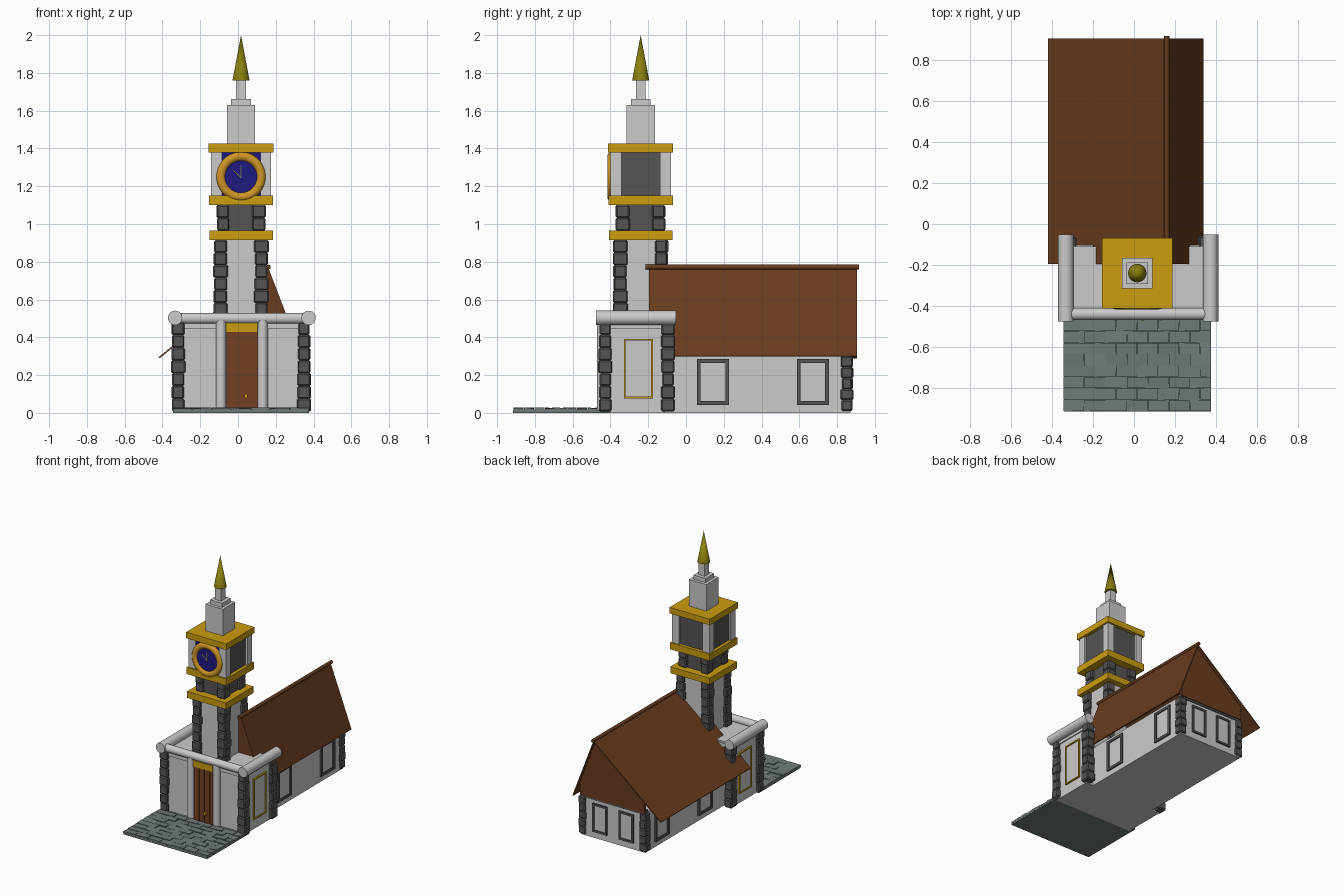
import bpy, bmesh, math, random
from mathutils import Matrix, Vector

if "Cube" in bpy.data.objects:
    bpy.data.objects.remove(bpy.data.objects["Cube"])

random.seed(4)
CX, CY = 0.016, -0.24   # tower axis


def material(name, rgb):
    m = bpy.data.materials.new(name)
    m.diffuse_color = (*rgb, 1)
    m.use_nodes = True
    m.node_tree.nodes["Principled BSDF"].inputs["Base Color"].default_value = m.diffuse_color
    return m


GOLD = material("gold", (0.60, 0.34, 0.005))
RING = material("ring_gold", (0.62, 0.30, 0.02))
SPIRE = material("spire_gold", (0.25, 0.21, 0.005))
ROOF = material("roof_brown", (0.14, 0.045, 0.013))
DOOR = material("door_brown", (0.17, 0.05, 0.015))
BLUE = material("clock_blue", (0.015, 0.01, 0.22))
STONE = material("dark_stone", (0.09, 0.09, 0.09))
GLASS = material("pane", (0.65, 0.65, 0.65))
PAVE = material("paving", (0.16, 0.19, 0.19))
HAND = material("clock_hand", (0.7, 0.65, 0.35))


def finish(bm, name, mat=None):
    bmesh.ops.recalc_face_normals(bm, faces=bm.faces)
    me = bpy.data.meshes.new(name)
    bm.to_mesh(me)
    bm.free()
    ob = bpy.data.objects.new(name, me)
    bpy.context.collection.objects.link(ob)
    if mat:
        me.materials.append(mat)
    return ob


def add_box(bm, x0, x1, y0, y1, z0, z1):
    m = Matrix.Translation(((x0 + x1) / 2, (y0 + y1) / 2, (z0 + z1) / 2))
    m = m @ Matrix.Diagonal((abs(x1 - x0), abs(y1 - y0), abs(z1 - z0), 1))
    return bmesh.ops.create_cube(bm, size=1, matrix=m)["verts"]


def boxes(name, dims, mat=None):
    bm = bmesh.new()
    for d in dims:
        add_box(bm, *d)
    return finish(bm, name, mat)


def square(name, half, z0, z1, mat=None):
    return boxes(name, [(CX - half, CX + half, CY - half, CY + half, z0, z1)], mat)


def rod(name, a, b, r1, r2=None, sides=24, mat=None):
    a, b = Vector(a), Vector(b)
    rot = (b - a).to_track_quat('Z', 'Y').to_matrix().to_4x4()
    bm = bmesh.new()
    bmesh.ops.create_cone(bm, cap_ends=True, segments=sides, radius1=r1,
                          radius2=r1 if r2 is None else r2, depth=(b - a).length,
                          matrix=Matrix.Translation((a + b) / 2) @ rot)
    ob = finish(bm, name, mat)
    ob.data.shade_smooth()
    ob.data.set_sharp_from_angle(angle=math.radians(35))
    return ob


def quoins(name, corners, half, z0, z1, n):
    """Stacks of slightly uneven bevelled corner stones."""
    bm = bmesh.new()
    h = (z1 - z0) / n
    for x, y in corners:
        for i in range(n):
            a, b = (half + random.uniform(-0.005, 0.004) for _ in "xy")
            v = add_box(bm, x - a, x + a, y - b, y + b, z0 + i * h, z0 + (i + 1) * h)
            edges = list({e for q in v for e in q.link_edges})
            bmesh.ops.bevel(bm, geom=edges, offset=0.007, segments=1, affect='EDGES')
    return finish(bm, name, STONE)


def tower_corners(d):
    return [(CX + sx * d, CY + sy * d) for sx in (-1, 1) for sy in (-1, 1)]


def window(name, axis, wall, out, u, z0, z1, w, border, mat):
    """Frame bars and pane on a wall at axis 'x' or 'y' facing direction out."""
    def bar(u0, u1, a, b, depth):
        p = (wall - 0.01 * out, wall + depth * out)
        p = (min(p), max(p))
        return (*p, u0, u1, a, b) if axis == 'x' else (u0, u1, *p, a, b)
    l, r, t = u - w / 2, u + w / 2, border
    boxes(name + "_frame", [bar(l, l + t, z0, z1, .012), bar(r - t, r, z0, z1, .012),
                            bar(l + t, r - t, z0, z0 + t, .012),
                            bar(l + t, r - t, z1 - t, z1, .012)], mat)
    boxes(name + "_pane", [bar(l + t, r - t, z0 + t, z1 - t, .004)], GLASS)


# paved forecourt
bm = bmesh.new()
add_box(bm, -0.343, 0.376, -0.915, -0.40, 0.0, 0.016)
for r in range(8):
    y = -0.915 + r * 0.056
    xs = [-0.345] + [-0.345 + 0.103 * (k + (0.5 if r % 2 else 0)) for k in range(1, 7)] + [0.378]
    for x0, x1 in zip(xs, xs[1:]):
        v = add_box(bm, x0 + .001, x1 - .001, y + .001, y + .055, 0.01, 0.024)
        for q in v:
            if q.co.z > 0.02:
                q.co.z += random.uniform(-0.003, 0.005)
finish(bm, "forecourt_paving", PAVE)

# nave walls
boxes("nave_walls", [(-0.26, 0.292, -0.15, 0.87, 0.0, 0.31)])
boxes("nave_wall_trim", [(-0.262, 0.294, 0.84, 0.876, 0.295, 0.325)], STONE)
quoins("nave_corner_stones", [(-0.245, 0.852), (0.277, 0.852)], 0.031, 0.01, 0.30, 5)
for s, wall in ((-1, -0.26), (1, 0.292)):
    for i, y in enumerate((0.143, 0.672)):
        window(f"nave_side_window_{s}_{i}", 'x', wall, s, y, 0.042, 0.285, 0.17, 0.02, STONE)
for i, x in enumerate((0.125, -0.10)):
    window(f"nave_back_window_{i}", 'y', 0.87, 1, x, 0.05, 0.27, 0.125, 0.015, STONE)

# steep uneven roof with gables and ridge
RIDGE, LEFT, RIGHT = (0.16, 0.77), (-0.42, 0.295), (0.34, 0.30)


def extrude_profile(name, pts, y0, y1, mat):
    bm = bmesh.new()
    f = bm.faces.new([bm.verts.new((x, y0, z)) for x, z in pts])
    ext = bmesh.ops.extrude_face_region(bm, geom=[f])["geom"]
    bmesh.ops.translate(bm, vec=(0, y1 - y0, 0),
                        verts=[g for g in ext if isinstance(g, bmesh.types.BMVert)])
    return finish(bm, name, mat)


extrude_profile("nave_roof", [LEFT, RIDGE, RIGHT, (0.332, 0.298), (0.158, 0.757),
                              (-0.416, 0.288)], -0.195, 0.905, ROOF)
gable = [(-0.26, 0.31), (-0.26, 0.418), (0.158, 0.76), (0.292, 0.41), (0.292, 0.31)]
extrude_profile("back_gable", gable, 0.86, 0.882, ROOF)
extrude_profile("front_gable", gable, -0.19, -0.178, ROOF)
rod("roof_ridge", (0.16, -0.215, 0.772), (0.16, 0.917, 0.772), 0.013, mat=ROOF, sides=12)

# front block
boxes("front_block", [(-0.325, 0.357, -0.44, -0.11, 0.0, 0.487)])
boxes("front_block_trim", [(-0.333, 0.365, -0.448, -0.102, 0.445, 0.475)])
quoins("front_block_corner_stones", [(x, y) for x in (-0.317, 0.349) for y in (-0.428, -0.095)],
       0.034, 0.008, 0.48, 7)
for s, x in ((-1, -0.333), (1, 0.374)):
    rod(f"side_parapet_{s}", (x, -0.477, 0.503), (x, -0.052, 0.503), 0.038)
    wall = -0.325 if s < 0 else 0.357
    window(f"front_block_window_{s}", 'x', wall, s, -0.252, 0.077, 0.392, 0.153, 0.009, GOLD)
rod("front_parapet", (-0.33, -0.44, 0.5), (0.37, -0.44, 0.5), 0.029)

# entrance
for x in (-0.09, 0.131):
    rod("door_column", (x, -0.445, 0.01), (x, -0.445, 0.49), 0.027, sides=16)
boxes("door_planks", [(-0.062 + i * 0.0235, -0.0385 + i * 0.0235, -0.44,
                       -0.453 - 0.006 * (i % 2), 0.01, 0.43) for i in range(7)], DOOR)
boxes("door_lintel", [(-0.063, 0.104, -0.46, -0.43, 0.427, 0.475)], GOLD)
boxes("door_handle", [(0.035, 0.05, -0.472, -0.45, 0.08, 0.10)], GOLD)

# tower shaft
square("tower_shaft", 0.122, 0.45, 0.92)
quoins("tower_shaft_stones", tower_corners(0.108), 0.036, 0.45, 0.915, 7)
square("lower_gold_band", 0.168, 0.915, 0.965, GOLD)
square("tower_neck", 0.108, 0.96, 1.105, STONE)
quoins("tower_neck_stones", tower_corners(0.095), 0.034, 0.965, 1.10, 2)
square("middle_gold_band", 0.17, 1.10, 1.152, GOLD)

# clock stage
square("clock_stage", 0.145, 1.15, 1.38, STONE)
boxes("clock_stage_piers", [(x - .029, x + .029, y - .029, y + .029, 1.15, 1.38)
                            for x, y in tower_corners(0.131)])
boxes("clock_backing", [(CX - 0.103, CX + 0.103, CY - 0.15, CY - 0.14, 1.15, 1.38)], BLUE)
rod("clock_face", (CX, -0.38, 1.25), (CX, -0.402, 1.25), 0.10, sides=32, mat=BLUE)
bpy.ops.mesh.primitive_torus_add(location=(CX, -0.392, 1.25), rotation=(math.pi / 2, 0, 0),
                                 major_radius=0.107, minor_radius=0.0245,
                                 major_segments=48, minor_segments=16)
ring = bpy.context.object
ring.name = "clock_ring"
ring.data.materials.append(RING)
bpy.ops.object.shade_smooth()
for name, dx, dz in (("minute_hand", 0, 0.065), ("hour_hand", -0.042, 0.04)):
    rod(name, (CX, -0.404, 1.245), (CX + dx, -0.404, 1.245 + dz), 0.003, sides=6, mat=HAND)
square("upper_gold_band", 0.172, 1.378, 1.425, GOLD)

# stepped top and spire
square("upper_shaft", 0.075, 1.42, 1.63)
square("upper_step", 0.052, 1.625, 1.662)
square("spire_neck", 0.026, 1.655, 1.765)
rod("spire", (CX, CY, 1.76), (CX, CY, 2.0), 0.045, 0.0, sides=24, mat=SPIRE)
